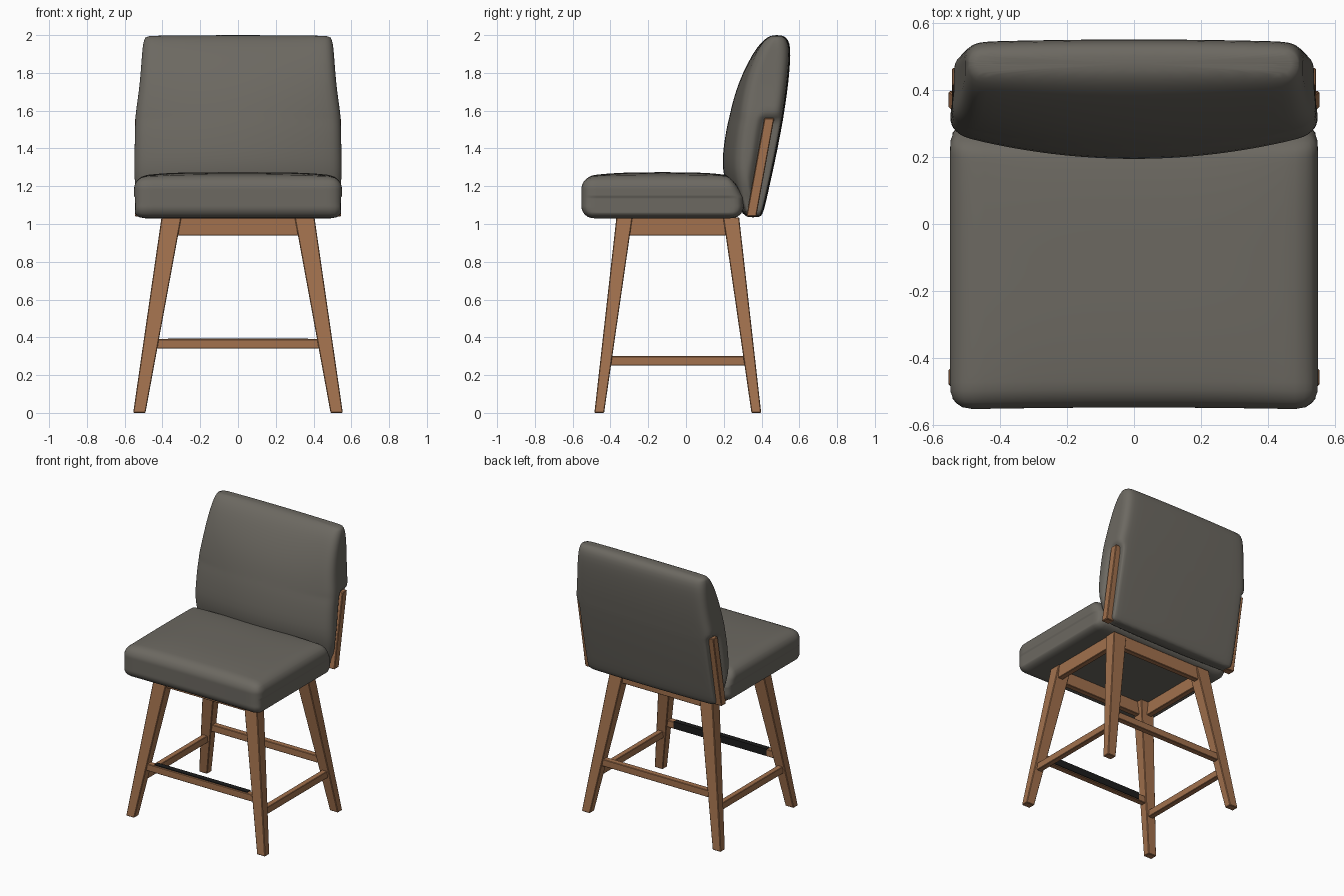
import bpy, bmesh, math
from mathutils import Vector

if "Cube" in bpy.data.objects:
    bpy.data.objects.remove(bpy.data.objects["Cube"])


def material(name, rgb):
    m = bpy.data.materials.new(name)
    m.diffuse_color = (*rgb, 1)
    m.use_nodes = True
    m.node_tree.nodes["Principled BSDF"].inputs["Base Color"].default_value = m.diffuse_color
    return m


FABRIC = material("grey fabric", (0.15, 0.14, 0.12))
WOOD = material("brown wood", (0.36, 0.165, 0.075))
METAL = material("black metal", (0.012, 0.012, 0.012))


def finish(name, bm, mat):
    bmesh.ops.recalc_face_normals(bm, faces=bm.faces[:])
    me = bpy.data.meshes.new(name)
    bm.to_mesh(me)
    bm.free()
    me.materials.append(mat)
    ob = bpy.data.objects.new(name, me)
    bpy.context.collection.objects.link(ob)
    return ob


def beam(name, lo, hi, mat=WOOD, bevel=0.004):
    """Tapered beam between two rectangles (x0, x1, y0, y1, z)."""
    bm = bmesh.new()
    rings = []
    for x0, x1, y0, y1, z in (lo, hi):
        rings.append([bm.verts.new((x, y, z)) for x, y in
                      ((x0, y0), (x1, y0), (x1, y1), (x0, y1))])
    a, b = rings
    bm.faces.new(a)
    bm.faces.new(b)
    for i in range(4):
        j = (i + 1) % 4
        bm.faces.new((a[i], a[j], b[j], b[i]))
    if bevel:
        bmesh.ops.bevel(bm, geom=bm.edges[:], offset=bevel, segments=1, affect='EDGES')
    return finish(name, bm, mat)


def bar(name, x0, x1, y0, y1, z0, z1, mat=WOOD, bevel=0.003):
    return beam(name, (x0, x1, y0, y1, z0), (x0, x1, y0, y1, z1), mat, bevel)


def smooth(ob):
    for p in ob.data.polygons:
        p.use_smooth = True


# Seat cushion: rounded box, domed on top, sloping down at the rear
bm = bmesh.new()
bmesh.ops.create_cube(bm, size=2)
bmesh.ops.subdivide_edges(bm, edges=bm.edges[:], cuts=31, use_grid_fill=True)
half, mid = Vector((0.55, 0.43, 0.11)), Vector((0, -0.125, 1.14))
for v in bm.verts:
    r = 0.065
    q = Vector([h * c for h, c in zip(half, v.co)])
    core = Vector([max(-(h - r), min(h - r, c)) for h, c in zip(half, q)])
    d = q - core
    p = core + d.normalized() * r if d.length > 1e-6 else q
    u, w = p.x / half.x, p.y / half.y
    if p.z > 0:
        t = p.z / half.z
        p.z += t * 0.024 * (1 - u ** 4) * (1 - abs(w) ** 3)
        p.y -= max(0, w) ** 4 * 0.06 * t
    else:                                   # tighter lower edge
        t = -p.z / half.z
        p.x *= 1 + 0.03 * t ** 3 * abs(u) ** 3
        p.x = max(-0.545, min(0.545, p.x))
    if w < 0:
        p.y += 0.006 * (1 - u * u) * w * w
    v.co = p + mid
smooth(finish("seat_cushion", bm, FABRIC))


# Back cushion: rounded cross-sections lofted upward
def strip_y(z):
    return 0.32 + (z - 1.04) * 0.183


def section(yf, yb, hw, bow):
    r = min(0.055, (yb - yf) * 0.42)
    corners = [(hw - r, yb - r, 0), (-hw + r, yb - r, 90),
               (-hw + r, yf + r, 180), (hw - r, yf + r, 270)]
    pts = []
    for k, (cx, cy, a0) in enumerate(corners):
        arc = [(cx + r * math.cos(math.radians(a0 + a)),
                cy + r * math.sin(math.radians(a0 + a))) for a in (0, 30, 60, 90)]
        nx, ny, na = corners[(k + 1) % 4]
        end = (nx + r * math.cos(math.radians(na)), ny + r * math.sin(math.radians(na)))
        n = 12 if k % 2 == 0 else 5
        s = arc[-1]
        pts += arc + [(s[0] + (end[0] - s[0]) * i / n, s[1] + (end[1] - s[1]) * i / n)
                      for i in range(1, n)]
    # bow the front, leave the rear nearly straight
    return [(x, y + (bow * (yb - y) / (yb - yf) - 0.008 * (y - yf) / (yb - yf))
             * (x / hw) ** 2) for x, y in pts]


# z, front y, rear y, half width, front bow
PROFILE = [(1.035, .325, .39, .50, .0), (1.05, .305, .405, .53, .02),
           (1.1, .262, .42, .545, .05), (1.2, .212, .442, .55, .07),
           (1.3, .19, .464, .55, .075), (1.4, .197, .485, .547, .075),
           (1.5, .213, .504, .545, .07), (1.555, .226, .514, .543, .07),
           (1.575, .231, .517, .542, .065), (1.62, .241, .524, .537, .06),
           (1.7, .262, .536, .525, .05), (1.8, .30, .547, .515, .035),
           (1.9, .352, .554, .508, .02), (1.96, .395, .549, .502, .01),
           (1.99, .432, .53, .492, .005), (2.0, .462, .502, .475, .0)]
bm = bmesh.new()
rings = []
for z, yf, yb, hw, bow in PROFILE:
    ring = []
    for x, y in section(yf, yb, hw, bow):
        if z < 1.56 and y > strip_y(z) - 0.005:      # recess for the side strips
            x = max(-0.505, min(0.505, x))
        ring.append(bm.verts.new((x, y, z)))
    rings.append(ring)
for a, b in zip(rings, rings[1:]):
    for i in range(len(a)):
        j = (i + 1) % len(a)
        bm.faces.new((a[i], a[j], b[j], b[i]))
bm.faces.new(rings[0])
bm.faces.new(rings[-1])
back = finish("back_cushion", bm, FABRIC)
smooth(back)
sub = back.modifiers.new("soften", 'SUBSURF')
sub.levels = sub.render_levels = 1

CY = -0.0435                                # middle of the leg frame in y
for s, side in ((-1, "left"), (1, "right")):
    def xs(a, b):
        return (a, b) if s > 0 else (-b, -a)

    # Wooden strip on the side of the back
    beam(side + "_back_strip",
         (*xs(.485, .545), strip_y(1.04), strip_y(1.04) + .052, 1.04),
         (*xs(.485, .545), strip_y(1.56), strip_y(1.56) + .052, 1.56))

    # Splayed, tapered legs
    for t, end in ((-1, "front"), (1, "rear")):
        def ys(a, b):
            return (CY + a, CY + b) if t > 0 else (CY - b, CY - a)
        beam(f"{end}_{side}_leg", (*xs(.49, .555), *ys(.39, .4415), 0),
             (*xs(.30, .405), *ys(.24, .325), 1.035))

    # Side apron and side stretcher
    bar(side + "_apron", *xs(.36, .40), CY - .28, CY + .28, .94, 1.035)
    bar(side + "_stretcher", *xs(.458, .498), CY - .37, CY + .37, .25, .30)

# Front and rear aprons and stretchers
for t, end in ((-1, "front"), (1, "rear")):
    y = CY + t * 0.30
    bar(end + "_apron", -.345, .345, y - .02, y + .02, .94, 1.035)
    y = CY + t * 0.37
    bar(end + "_stretcher", -.445, .445, y - .021, y + .021, .34, .39)

# Metal kick plate wrapping the top and inner face of the front stretcher
y = CY - 0.37
bar("kick_plate_top", -.37, .37, y - .012, y + .026, .389, .395, METAL, 0)
bar("kick_plate_inner", -.37, .37, y + .02, y + .026, .345, .395, METAL, 0)
